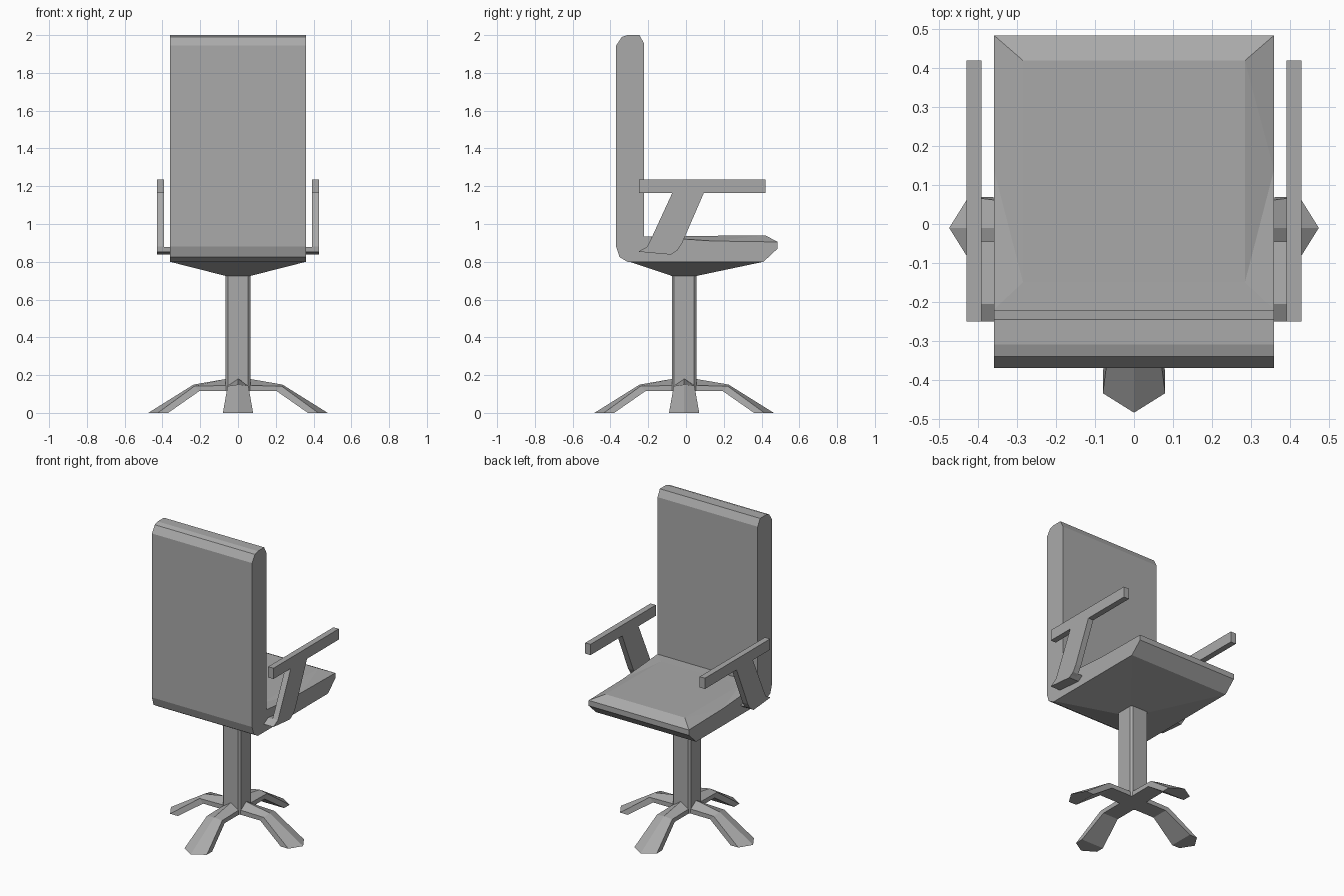
import bpy, bmesh, math
from mathutils import Matrix

if "Cube" in bpy.data.objects:
    bpy.data.objects.remove(bpy.data.objects["Cube"])

grey = bpy.data.materials.new("grey")
grey.diffuse_color = (0.4, 0.4, 0.4, 1)
grey.use_nodes = True
grey.node_tree.nodes["Principled BSDF"].inputs["Base Color"].default_value = grey.diffuse_color


def finish(name, bm):
    bmesh.ops.recalc_face_normals(bm, faces=bm.faces)
    me = bpy.data.meshes.new(name)
    bm.to_mesh(me)
    bm.free()
    me.materials.append(grey)
    ob = bpy.data.objects.new(name, me)
    bpy.context.collection.objects.link(ob)
    return ob


def loft(name, sections):
    """Skin between equal-length rings of points and cap both ends."""
    bm = bmesh.new()
    rings = [[bm.verts.new(p) for p in s] for s in sections]
    n = len(rings[0])
    for a, b in zip(rings, rings[1:]):
        for i in range(n):
            j = (i + 1) % n
            bm.faces.new((a[i], a[j], b[j], b[i]))
    bm.faces.new(rings[0])
    bm.faces.new(rings[-1])
    return finish(name, bm)


def side_prism(name, profile, x0, x1):
    """Extrude a (y, z) profile along x."""
    return loft(name, [[(x, y, z) for y, z in profile] for x in (x0, x1)])


def rect(x, y0, y1, z):
    return [(-x, y0, z), (x, y0, z), (x, y1, z), (-x, y1, z)]


# Backrest with chamfered top and bottom
side_prism("backrest", [(-.37, 1.945), (-.34, 1.99), (-.31, 2), (-.246, 2), (-.222, 1.955),
                        (-.222, .80), (-.31, .80), (-.352, .825), (-.37, .88)], -.36, .36)

# Seat: side walls, bevelled front and raised cushion top
W = .36
bm = bmesh.new()
wall = [(-.30, .80), (.41, .80), (.485, .87), (.485, .905), (.14, .91), (-.22, .935), (-.30, .935)]
L = [bm.verts.new((-W, y, z)) for y, z in wall]
R = [bm.verts.new((W, y, z)) for y, z in wall]
bm.faces.new(L)
bm.faces.new(R)
for i in (0, 1, 2, 5, 6):
    j = (i + 1) % len(wall)
    bm.faces.new((L[i], L[j], R[j], R[i]))
a, b, c, d = [bm.verts.new(p) for p in
              ((-.285, .42, .94), (.285, .42, .94), (.285, -.15, .935), (-.285, -.15, .935))]
for f in ((a, b, c, d), (L[3], R[3], b, a), (R[5], L[5], d, c),
          (L[3], L[4], a), (L[4], d, a), (L[4], L[5], d),
          (R[3], R[4], b), (R[4], c, b), (R[4], R[5], c)):
    bm.faces.new(f)
finish("seat", bm)

# Tapered support under the seat
loft("seat_support", [rect(.065, -.075, .055, .725), rect(.36, -.30, .41, .80)])

# Column: square with chamfered corners
o, i = .065, .053
octagon = [(o, -i), (o, i), (i, o), (-i, o), (-o, i), (-o, -i), (-i, -o), (i, -o)]
loft("column", [[(x, y - .01, z) for x, y in octagon] for z in (.115, .74)])

# Four legs: ridged at the hub, flat at the knee, pointed foot
# section: (ridge r, z), (edge r, half width, z), (underside r, half width, z)
leg = [((0, .185), (0, .055, .145), (0, .055, .115)),
       ((.05, .182), (.05, .055, .145), (.05, .055, .115)),
       ((.235, .15), (.23, .055, .142), (.205, .055, .115)),
       ((.475, 0), (.425, .08, 0), (.37, .08, 0))]
sections = [[(t[0], 0, t[1]), (e[0], e[1], e[2]), (u[0], u[1], u[2]),
             (u[0], -u[1], u[2]), (e[0], -e[1], e[2])] for t, e, u in leg]
for k in range(4):
    ob = loft(f"leg_{k + 1}", sections)
    ob.data.transform(Matrix.Translation((0, -.01, 0)) @ Matrix.Rotation(k * math.pi / 2, 4, 'Z'))

# Armrests: top bar, slanted post, bracket into the seat
for side, s in (("left", -1), ("right", 1)):
    side_prism(side + "_arm_bar", [(-.25, 1.165), (.42, 1.165), (.42, 1.235), (-.25, 1.235)],
               s * .392, s * .43)
    side_prism(side + "_arm_post", [(-.07, 1.17), (.097, 1.17), (-.02, .90), (-.045, .86),
                                    (-.08, .84), (-.25, .855), (-.205, .88), (-.19, .91)],
               s * .392, s * .43)
    side_prism(side + "_arm_bracket", [(-.25, .853), (-.08, .838), (-.045, .862), (-.205, .878)],
               s * .34, s * .43)
